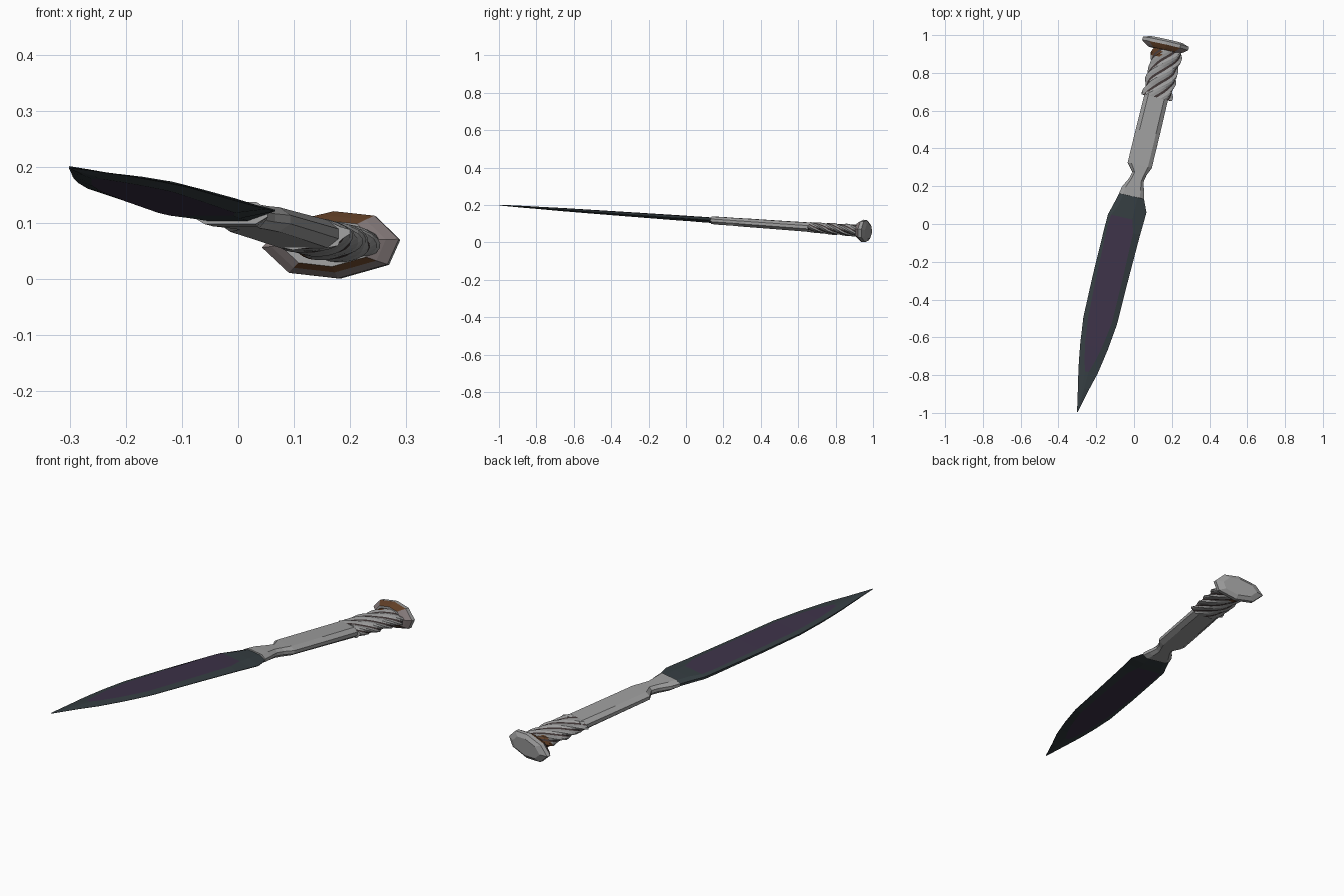
import bpy, bmesh, math
from mathutils import Matrix

if "Cube" in bpy.data.objects:
    bpy.data.objects.remove(bpy.data.objects["Cube"])

# Parts are lofted along local y, then laid into the resting pose
POSE = (Matrix.Translation((-0.045, 0, 0.128))
        @ Matrix.Rotation(-0.226, 4, 'Z') @ Matrix.Rotation(-0.069, 4, 'X'))


def material(name, rgb):
    m = bpy.data.materials.new(name)
    m.use_nodes = True
    m.diffuse_color = (*rgb, 1)
    m.node_tree.nodes["Principled BSDF"].inputs["Base Color"].default_value = (*rgb, 1)
    return m


steel = material("grey steel", (0.34, 0.34, 0.34))
teal = material("dark teal steel", (0.035, 0.047, 0.053))
purple = material("dark purple steel", (0.046, 0.032, 0.065))
rust = material("brown rust", (0.12, 0.05, 0.02))
groove = material("dark groove", (0.055, 0.04, 0.04))
worn = material("warm grey steel", (0.24, 0.2, 0.2))


def loft(name, rings, mats, paint):
    """Skin rings of (x, y, z) points; paint(row, column, centre) picks a slot."""
    bm = bmesh.new()
    loops = [[bm.verts.new(p) for p in ring] for ring in rings]
    n = len(loops[0])
    for row, (a, b) in enumerate(zip(loops, loops[1:])):
        for i in range(n):
            j = (i + 1) % n
            f = bm.faces.new((a[i], a[j], b[j], b[i]))
            f.material_index = paint(row, i, f.calc_center_median())
    bm.faces.new(loops[0])
    bm.faces.new(loops[-1][::-1])
    bmesh.ops.recalc_face_normals(bm, faces=bm.faces[:])
    bm.transform(POSE)
    mesh = bpy.data.meshes.new(name)
    bm.to_mesh(mesh)
    bm.free()
    for m in mats:
        mesh.materials.append(m)
    ob = bpy.data.objects.new(name, mesh)
    bpy.context.collection.objects.link(ob)
    return ob


# Blade: y, spine, left flat edge, right flat edge, cutting edge, half thickness
blade_rows = [
    (0.19, -0.055, -0.04, 0.03, 0.055, 0.014),
    (0.15, -0.07, -0.045, 0.03, 0.066, 0.014),
    (0.085, -0.086, -0.06, 0.03, 0.094, 0.014),
    (0.03, -0.102, -0.085, 0.03, 0.092, 0.013),
    (-0.04, -0.104, -0.09, 0.05, 0.088, 0.013),
    (-0.3, -0.108, -0.088, 0.05, 0.080, 0.011),
    (-0.53, -0.107, -0.082, 0.047, 0.075, 0.009),
    (-0.67, -0.092, -0.067, 0.025, 0.058, 0.008),
    (-0.75, -0.08, -0.05, 0.005, 0.044, 0.007),
    (-0.81, -0.07, -0.035, -0.015, 0.033, 0.006),
    (-0.9, -0.052, -0.03, -0.018, 0.008, 0.005),
    (-1.03, -0.027, -0.026, -0.025, -0.024, 0.002),
]
rings = []
for y, s, a, b, e, h in blade_rows:
    rings.append([(s, y, h * 0.4), (a, y, h), (b, y, h), (e, y, h * 0.1),
                  (e, y, -h * 0.1), (b, y, -h), (a, y, -h), (s, y, -h * 0.4)])
loft("blade", rings, [teal, purple],
     lambda row, i, c: int(i in (1, 5) and -0.81 < c.y < 0.03))

# Handle: y, left side, right side, half thickness
handle_rows = [
    (0.15, -0.071, 0.066, 0.02), (0.19, -0.062, 0.056, 0.021),
    (0.24, -0.036, 0.043, 0.021), (0.277, -0.026, 0.05, 0.021),
    (0.32, -0.062, 0.069, 0.022), (0.5, -0.06, 0.071, 0.023),
    (0.71, -0.056, 0.072, 0.025),
]
rings = []
for y, l, r, h in handle_rows:
    c = (r - l) * 0.16
    rings.append([(l, y, h * 0.35), (l + c, y, h), (r - c, y, h), (r, y, h * 0.35),
                  (r, y, -h * 0.35), (r - c, y, -h), (l + c, y, -h), (l, y, -h * 0.35)])
loft("handle", rings, [steel], lambda row, i, c: 0)

# Twisted shank: the columns spiral, every fourth one is a dark groove
GROOVES, STEPS = 6, 18
radii = [1.0, 1.04, 0.9, 0.9]
rings = []
for k in range(STEPS + 1):
    t = k / STEPS
    y = 0.69 + 0.275 * t
    swell = 0.96 + 0.1 * abs(math.cos(2.5 * math.pi * t))
    ring = []
    for i in range(GROOVES * 4):
        ang = math.tau * i / (GROOVES * 4) - 15 * (y - 0.69)
        rad = radii[i % 4] * swell
        ring.append((0.011 + 0.077 * rad * math.cos(ang), y,
                     (0.027 + 0.005 * t) * rad * math.sin(ang)))
    rings.append(ring)


def paint_twist(row, i, c):
    if i % 4 == 2:
        return 1
    return 2 if c.y > 0.9 and c.x < -0.01 else 0


loft("twisted_shank", rings, [steel, groove, rust], paint_twist)

# Pommel: a flattened, slightly skewed octagonal spike head
outline = [(-0.125, -0.005), (-0.075, -0.05), (0.015, -0.06), (0.105, -0.035),
           (0.125, 0.01), (0.08, 0.052), (0.005, 0.06), (-0.085, 0.038)]
rings = [[(-0.008 + x * s, y, z * s) for x, z in outline]
         for y, s in ((0.945, 0.68), (0.957, 0.84), (0.972, 1.0), (0.99, 0.99), (1.002, 0.7))]


def paint_pommel(row, i, c):
    if row > 1:
        return 0
    if row == 0 or c.z > 0.035:
        return 2 if abs(c.z) > 0.025 else 1
    return 1


loft("pommel", rings, [steel, worn, rust], paint_pommel)
